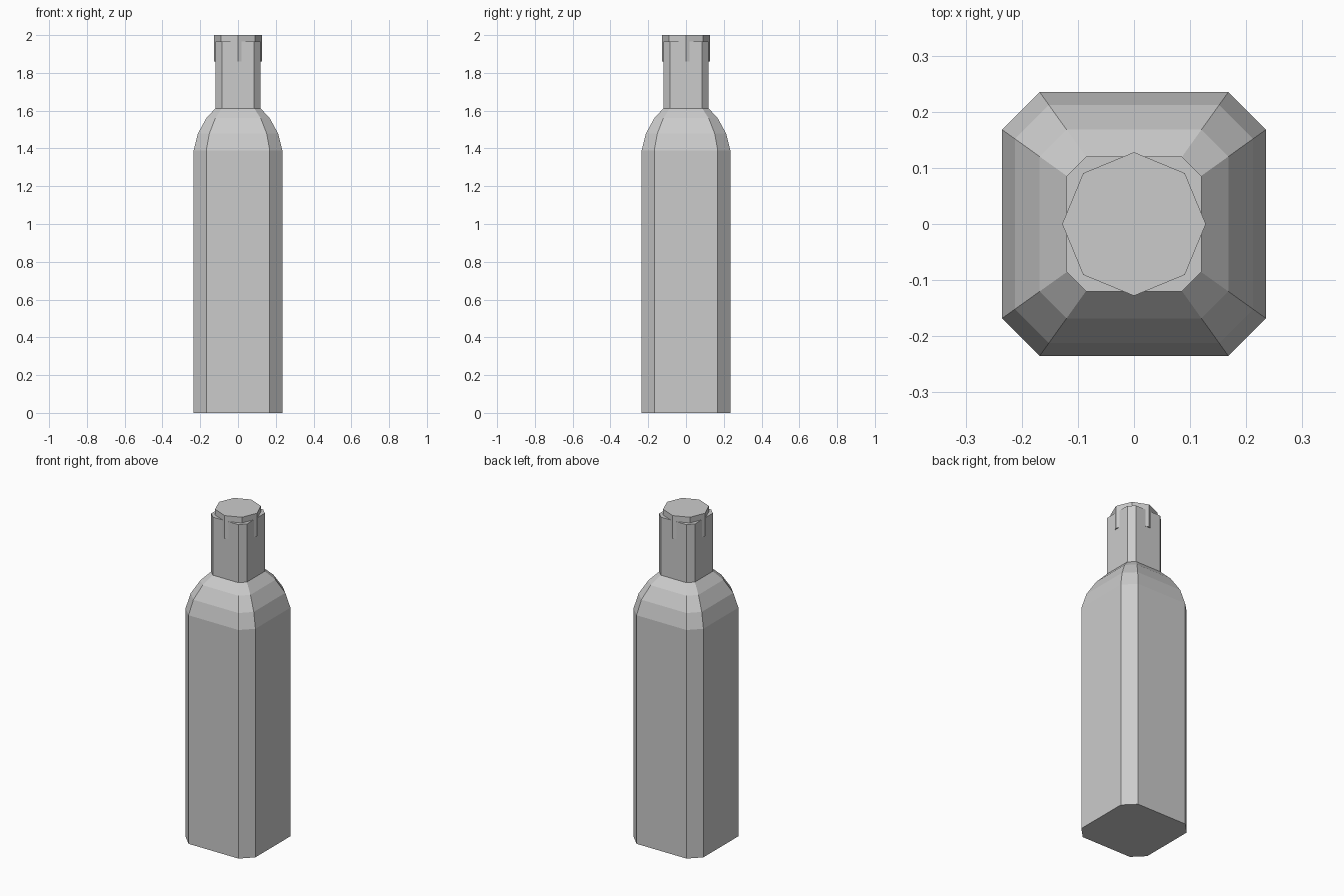
import bpy, bmesh, math

if "Cube" in bpy.data.objects:
    bpy.data.objects.remove(bpy.data.objects["Cube"])


def loft(name, rings):
    """Skin a stack of equal-count rings and cap both ends."""
    bm = bmesh.new()
    loops = [[bm.verts.new(p) for p in ring] for ring in rings]
    n = len(loops[0])
    for a, b in zip(loops, loops[1:]):
        for i in range(n):
            j = (i + 1) % n
            bm.faces.new((a[i], a[j], b[j], b[i]))
    bm.faces.new(loops[0][::-1])
    bm.faces.new(loops[-1])
    mesh = bpy.data.meshes.new(name)
    bm.to_mesh(mesh)
    bm.free()
    obj = bpy.data.objects.new(name, mesh)
    bpy.context.collection.objects.link(obj)
    return obj


def chamfered_square(w, z):
    c = w * 0.715
    return [(x, y, z) for x, y in ((w, -c), (w, c), (c, w), (-c, w),
                                   (-w, c), (-w, -c), (-c, -w), (c, -w))]


def octagon(r, z):
    return [(r * math.cos(i * math.pi / 4), r * math.sin(i * math.pi / 4), z)
            for i in range(8)]


# Bottle body, rounded shoulder and neck
profile = [(0.235, 0), (0.235, 1.39), (0.212, 1.48), (0.168, 1.56),
           (0.12, 1.612), (0.12, 1.965)]
loft("bottle", [chamfered_square(w, z) for w, z in profile])

# Octagonal stopper whose points poke through the neck walls
loft("stopper", [octagon(0.128, 1.86), octagon(0.128, 2.0)])
